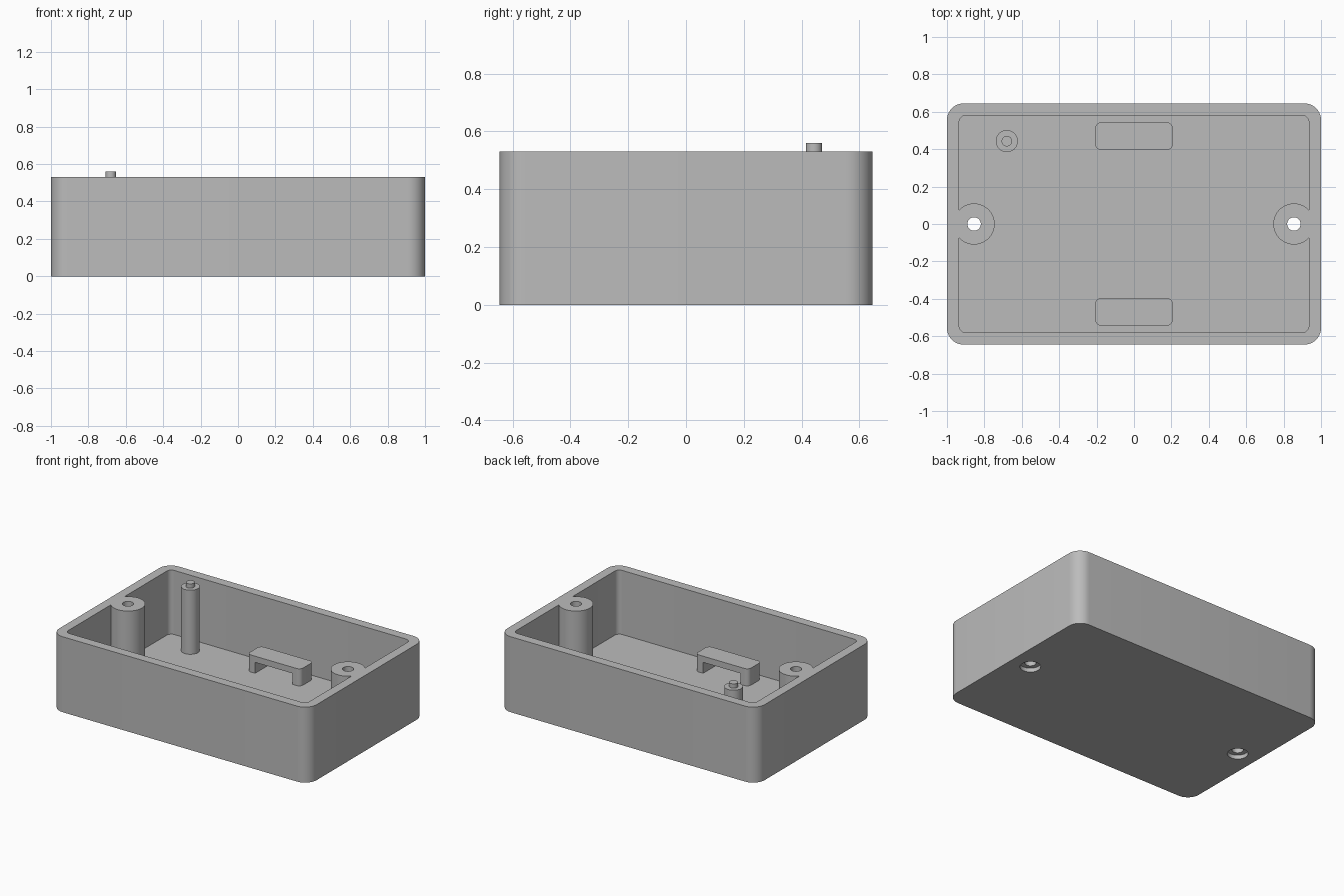
import bpy, bmesh, math

if "Cube" in bpy.data.objects:
    bpy.data.objects.remove(bpy.data.objects["Cube"], do_unlink=True)

# Single plain grey plastic
GREY = (0.5, 0.5, 0.5, 1)
plastic = bpy.data.materials.new("grey plastic")
plastic.use_nodes = True
plastic.diffuse_color = GREY
plastic.node_tree.nodes["Principled BSDF"].inputs["Base Color"].default_value = GREY

HEIGHT, FLOOR, WALL = 0.53, 0.08, 0.065
HALF_X, HALF_Y = 1.0, 0.645
BOSS_X = 0.855


def prism(name, outline, z0, z1):
    """Extrude a closed 2D outline from z0 to z1."""
    bm = bmesh.new()
    face = bm.faces.new([bm.verts.new((x, y, z0)) for x, y in outline])
    top = bmesh.ops.extrude_face_region(bm, geom=[face])
    moved = [v for v in top["geom"] if isinstance(v, bmesh.types.BMVert)]
    bmesh.ops.translate(bm, verts=moved, vec=(0, 0, z1 - z0))
    bmesh.ops.recalc_face_normals(bm, faces=bm.faces)
    mesh = bpy.data.meshes.new(name)
    bm.to_mesh(mesh)
    bm.free()
    mesh.materials.append(plastic)
    obj = bpy.data.objects.new(name, mesh)
    bpy.context.collection.objects.link(obj)
    return obj


def rounded_block(name, cx, cy, hx, hy, r, z0, z1, steps=10):
    points = []
    for k, (sx, sy) in enumerate([(1, 1), (-1, 1), (-1, -1), (1, -1)]):
        for i in range(steps + 1):
            a = math.pi / 2 * (k + i / steps)
            points.append((cx + sx * (hx - r) + r * math.cos(a),
                           cy + sy * (hy - r) + r * math.sin(a)))
    return prism(name, points, z0, z1)


def cylinder(name, cx, cy, r, z0, z1, sides=48):
    angles = [2 * math.pi * i / sides for i in range(sides)]
    return prism(name, [(cx + r * math.cos(a), cy + r * math.sin(a)) for a in angles], z0, z1)


def combine(target, tool, operation):
    """Apply a boolean and discard the tool."""
    mod = target.modifiers.new("combine", "BOOLEAN")
    mod.operation, mod.solver, mod.object = operation, "EXACT", tool
    tool.hide_render = True
    bpy.context.view_layer.objects.active = target
    bpy.ops.object.modifier_apply(modifier=mod.name)
    bpy.data.objects.remove(tool, do_unlink=True)


def shade(obj):
    bpy.ops.object.select_all(action="DESELECT")
    obj.select_set(True)
    bpy.context.view_layer.objects.active = obj
    bpy.ops.object.shade_smooth_by_angle(angle=math.radians(30))


# Open tray
tray = rounded_block("enclosure_tray", 0, 0, HALF_X, HALF_Y, 0.09, 0, HEIGHT)
cavity = rounded_block("cavity_cutter", 0, 0, HALF_X - WALL, HALF_Y - WALL, 0.035, FLOOR, HEIGHT + 0.2)
combine(tray, cavity, "DIFFERENCE")

# Screw bosses flush with the rim, with through holes and counterbores below
for side in (-1, 1):
    x = side * BOSS_X
    combine(tray, cylinder("screw_boss", x, 0, 0.11, FLOOR / 2, HEIGHT), "UNION")
    combine(tray, cylinder("hole_cutter", x, 0, 0.036, -0.1, HEIGHT + 0.1), "DIFFERENCE")
    combine(tray, cylinder("counterbore_cutter", x, 0, 0.066, -0.1, 0.028), "DIFFERENCE")

# Slotted tie-down bridges on the floor
for name, y in (("front_bridge", -0.47), ("back_bridge", 0.47)):
    bridge = rounded_block(name, 0, y, 0.207, 0.073, 0.03, FLOOR, 0.2, 6)
    slot = prism("slot_cutter", [(-0.145, y - 0.2), (0.145, y - 0.2),
                                 (0.145, y + 0.2), (-0.145, y + 0.2)], FLOOR - 0.1, 0.157)
    combine(bridge, slot, "DIFFERENCE")
    shade(bridge)

# Support post with locating pin
post = cylinder("support_post", -0.68, 0.443, 0.059, FLOOR, HEIGHT)
pin = cylinder("locating_pin", -0.68, 0.443, 0.028, HEIGHT - 0.02, 0.56)
combine(post, pin, "UNION")
post.name = "support_post_with_pin"

shade(tray)
shade(post)
